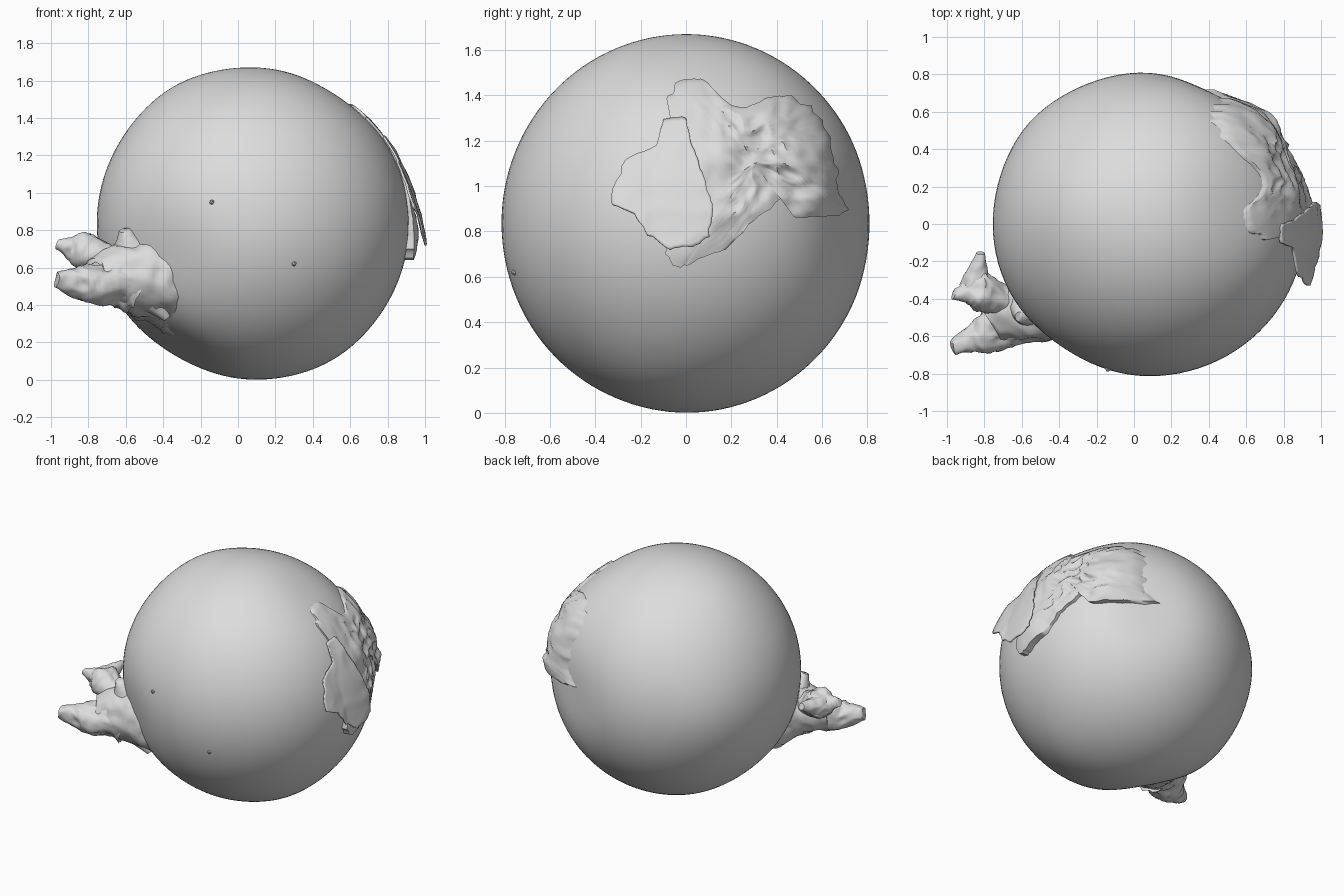
import bpy, bmesh, math
from mathutils import Vector, noise

cube = bpy.data.objects.get("Cube")
if cube:
    bpy.data.objects.remove(cube, do_unlink=True)

RADIUS = 0.835
CENTRE = Vector((0.08, 0, RADIUS))
SQUASH = 0.975

# Shallow dents (negative) and bulges (positive) of the body, by direction
SWELLS = [(Vector((-0.5, -0.3, -0.85)), -0.055),
          (Vector((0.42, 0.9, 0)), -0.04),
          (Vector((-0.55, -0.8, -0.2)), -0.03),
          (Vector((0.55, 0.1, 0.83)), -0.02),
          (Vector((-0.5, 0.1, 0.86)), 0.013),
          (Vector((0.5, -0.2, -0.85)), 0.012),
          (Vector((-0.75, 0.65, 0)), 0.013)]

grey = bpy.data.materials.new("plain_grey")
grey.use_nodes = True
grey.diffuse_color = (0.72, 0.72, 0.72, 1)
for node in grey.node_tree.nodes:
    if node.type == 'BSDF_PRINCIPLED':
        node.inputs["Base Color"].default_value = grey.diffuse_color


def finish(bm, name, angle=50):
    """Turn a bmesh into a smooth shaded grey object."""
    bmesh.ops.recalc_face_normals(bm, faces=bm.faces)
    mesh = bpy.data.meshes.new(name)
    bm.to_mesh(mesh)
    bm.free()
    mesh.materials.append(grey)
    obj = bpy.data.objects.new(name, mesh)
    bpy.context.collection.objects.link(obj)
    bpy.ops.object.select_all(action='DESELECT')
    obj.select_set(True)
    bpy.context.view_layer.objects.active = obj
    bpy.ops.object.shade_smooth_by_angle(angle=math.radians(angle))
    return obj


def bridge(bm, ring_a, ring_b):
    count = len(ring_a)
    for i in range(count):
        j = (i + 1) % count
        bm.faces.new((ring_a[i], ring_a[j], ring_b[j], ring_b[i]))


def bump(value, middle, width):
    return math.exp(-((value - middle) / width) ** 2)


def folds(p, scale):
    """Crumpled creases, between -1 and 1."""
    q = Vector(p) * scale
    return 0.6 * noise.noise(q) + 0.8 * (0.4 - abs(noise.noise(q * 2.1)))


def body_size(d):
    """Distance from the centre to the body surface along a direction."""
    return RADIUS + sum(depth * bump(d.angle(axis), 0, 0.32) for axis, depth in SWELLS)


# Body: a slightly lopsided ball
def make_body():
    bm = bmesh.new()
    bmesh.ops.create_uvsphere(bm, u_segments=96, v_segments=64, radius=1)
    for v in bm.verts:
        d = v.co.normalized()
        v.co = CENTRE + Vector((d.x, d.y * SQUASH, d.z)) * body_size(d)
    finish(bm, "body")


def on_side(p, h):
    """Point on the left side at p = (y, z), raised by h above the body."""
    d = Vector((RADIUS, p.x / SQUASH, p.y - CENTRE.z))
    for _ in range(4):
        reach = (body_size(d) + h) ** 2 - d.y ** 2 - d.z ** 2
        d.x = math.sqrt(max(reach, 0.06))
    return Vector((CENTRE.x + d.x, p.x, p.y))


# Torn sheets lying over the left side of the body
def make_sheet(name, centre, outline, height, skirt):
    steps, rings = 5, 18
    hub_point = Vector(centre)
    edge = []
    for i, a in enumerate(outline):
        b = outline[(i + 1) % len(outline)]
        for k in range(steps):
            p = Vector(a).lerp(Vector(b), k / steps)
            rag = 1 + 0.06 * noise.noise(Vector((p.x, p.y, 0)) * 23)
            edge.append(hub_point + (p - hub_point) * rag)
    bm = bmesh.new()
    hub = bm.verts.new(on_side(hub_point, height(*centre, 0)))
    last = None
    for r in range(1, rings + 1):
        t = r / rings
        spots = [hub_point.lerp(p, t) for p in edge]
        ring = [bm.verts.new(on_side(q, height(q.x, q.y, t))) for q in spots]
        if last:
            bridge(bm, last, ring)
        else:
            for i, v in enumerate(ring):
                bm.faces.new((hub, v, ring[(i + 1) % len(ring)]))
        last = ring
    if skirt:
        bridge(bm, last, [bm.verts.new(on_side(p, -0.02)) for p in edge])
    obj = finish(bm, name)
    if not skirt:
        solid = obj.modifiers.new("thickness", 'SOLIDIFY')
        solid.thickness = 0.012
        solid.offset = -1


def crust_height(y, z, t):
    low = min(max((1.05 - z) / 0.35, 0), 1)
    rise = 0.055 * bump(y, 0.6, 0.14) + 0.05 * low * bump(y, 0, 0.2)
    rough = 0.05 * min(max((y + 0.05) * 4, 0.1), 1) * folds((y, z, 0), 6.5)
    fade = 1 - t ** 4 * (0.8 - 0.5 * low)
    return 0.012 + max(rise + rough, -0.005) * fade


def flap_height(y, z, t):
    hang = max((1.3 - z) / 0.58, 0) ** 1.8
    return 0.02 + 0.08 * hang + 0.2 * max(-y - 0.15, 0) + 0.015 * folds((y, z, 1), 4) * t


# Torn stubs: crumpled tubes along a path of (x, y, z, radius)
def make_stub(name, path, crease=0.4, scale=7):
    sides, steps = 40, 12
    points = []
    for a, b in zip(path, path[1:]):
        points += [Vector(a).lerp(Vector(b), k / steps) for k in range(steps)]
    points.append(Vector(path[-1]))
    bm = bmesh.new()
    rings = []
    turn = (Vector(path[-1][:3]) - Vector(path[0][:3])).to_track_quat('Z', 'Y')
    for p in points:
        ring = []
        for i in range(sides):
            t = math.tau * i / sides
            out = turn @ Vector((math.cos(t), math.sin(t), 0))
            base = p.xyz + out * p.w
            size = p.w * (1 + crease * folds(base, scale))
            ragged = turn @ Vector((0, 0, 0.04 * noise.noise(base * scale)))
            ring.append(bm.verts.new(p.xyz + out * size + ragged))
        if rings:
            bridge(bm, rings[-1], ring)
        rings.append(ring)
    for ring in (rings[0], rings[-1]):
        bmesh.ops.triangulate(bm, faces=[bm.faces.new(ring)])
    finish(bm, name, 60)


make_body()

make_sheet("side_crust", (0.3, 1.1), [
    (-0.08, 1.38), (-0.05, 1.46), (0.03, 1.48), (0.1, 1.45), (0.17, 1.38),
    (0.24, 1.34), (0.38, 1.4), (0.46, 1.4), (0.55, 1.35), (0.62, 1.24),
    (0.66, 1.1), (0.67, 0.98), (0.71, 0.9), (0.68, 0.87), (0.48, 0.86),
    (0.42, 0.94), (0.3, 0.85), (0.18, 0.73), (0.02, 0.66), (-0.03, 0.63),
    (-0.09, 0.7), (-0.07, 0.9), (-0.05, 1.2)], crust_height, True)

make_sheet("side_flap", (-0.08, 0.98), [
    (-0.1, 1.3), (0, 1.3), (0.02, 1.2), (0.06, 1.1), (0.09, 1), (0.12, 0.92),
    (0.1, 0.78), (0.03, 0.73), (-0.07, 0.72), (-0.17, 0.78), (-0.23, 0.88),
    (-0.32, 0.92), (-0.33, 0.96), (-0.27, 1.12), (-0.13, 1.18)],
    flap_height, False)

make_stub("stub_base", [(-0.34, -0.3, 0.57, 0.3), (-0.55, -0.45, 0.56, 0.2),
                        (-0.76, -0.53, 0.55, 0.1)], 0.25, 5)
make_stub("stub_upper_lobe", [(-0.66, -0.42, 0.62, 0.07), (-0.85, -0.34, 0.71, 0.1),
                              (-0.98, -0.37, 0.73, 0.03)])
make_stub("stub_upper_spike", [(-0.85, -0.33, 0.7, 0.08), (-0.82, -0.16, 0.74, 0.02)])
make_stub("stub_lower_lobe", [(-0.58, -0.48, 0.52, 0.14), (-0.82, -0.6, 0.51, 0.09),
                              (-0.97, -0.66, 0.54, 0.04)])
make_stub("stub_crest", [(-0.52, -0.42, 0.6, 0.17), (-0.61, -0.5, 0.81, 0.03)], 0.3, 5)
make_stub("stub_tail", [(-0.5, -0.47, 0.47, 0.11), (-0.37, -0.47, 0.32, 0.02)], 0.3, 5)

# Tiny chips on the front
for name, x, z in (("upper_chip", -0.14, 0.95), ("lower_chip", 0.3, 0.62)):
    chip = Vector((x, 0, z)) - CENTRE
    chip.y = -SQUASH * math.sqrt(RADIUS ** 2 - chip.x ** 2 - chip.z ** 2)
    bm = bmesh.new()
    bmesh.ops.create_icosphere(bm, subdivisions=1, radius=0.014)
    bmesh.ops.translate(bm, verts=bm.verts, vec=CENTRE + chip)
    finish(bm, name, 20)
